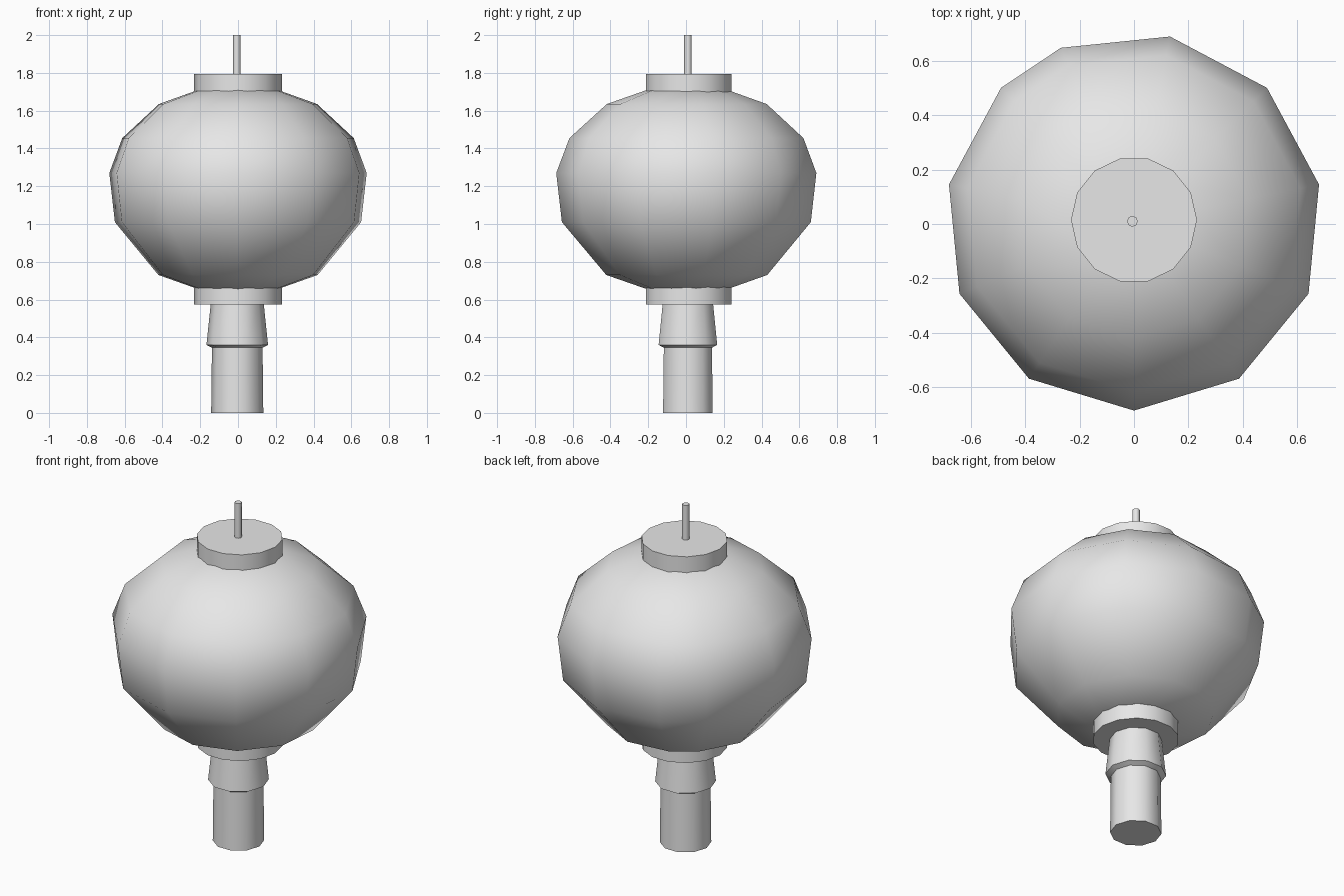
import bpy, bmesh
from math import cos, sin, radians

cube = bpy.data.objects.get("Cube")
if cube:
    bpy.data.objects.remove(cube, do_unlink=True)

# Single plain grey for every part
grey = bpy.data.materials.new("plain_grey")
grey.use_nodes = True
grey.diffuse_color = (0.8, 0.8, 0.8, 1)
grey.node_tree.nodes["Principled BSDF"].inputs["Base Color"].default_value = (0.8, 0.8, 0.8, 1)


def lathe(name, profile, angles, centre, smooth_angle):
    """Sweep (radius, height) pairs around a vertical axis and cap both ends."""
    bm = bmesh.new()
    rings = [[bm.verts.new((r * cos(a), r * sin(a), z)) for a in angles]
             for r, z in profile]
    n = len(angles)
    for low, high in zip(rings, rings[1:]):
        for i in range(n):
            j = (i + 1) % n
            bm.faces.new((low[i], low[j], high[j], high[i]))
    bm.faces.new(rings[0][::-1])
    bm.faces.new(rings[-1])
    mesh = bpy.data.meshes.new(name)
    bm.to_mesh(mesh)
    bm.free()
    mesh.materials.append(grey)
    obj = bpy.data.objects.new(name, mesh)
    obj.location = (*centre, 0)
    bpy.context.collection.objects.link(obj)
    bpy.ops.object.select_all(action='DESELECT')
    obj.select_set(True)
    bpy.context.view_layer.objects.active = obj
    bpy.ops.object.shade_smooth_by_angle(angle=radians(smooth_angle))
    return obj


def even(sides):
    return [radians(360 * i / sides) for i in range(sides)]


# Lantern body: eleven meridians at a fixed step, leaving one narrow panel
step = 33.8
meridians = [radians(-90 + step * k) for k in range(-4, 7)]
lathe("lantern_body",
      [(0.2, 0.65), (0.43, 0.73), (0.665, 1.01), (0.695, 1.27),
       (0.625, 1.455), (0.427, 1.635), (0.2, 1.715)],
      meridians, (0, 0.008), 50)

# Collars above and below the body
for name, bottom, top in (("bottom_collar", 0.575, 0.69), ("top_collar", 1.68, 1.795)):
    lathe(name, [(0.232, bottom), (0.232, top)], even(14), (0, 0.015), 40)

# Handle: straight grip, and a tapered neck with a small lip
lathe("handle",
      [(0.138, 0), (0.134, 0.345), (0.163, 0.36), (0.14, 0.58)],
      even(10), (-0.004, 0.01), 40)

# Hanging rod
lathe("hanging_rod", [(0.02, 1.78), (0.02, 2.0)], even(8), (-0.006, 0.01), 50)
